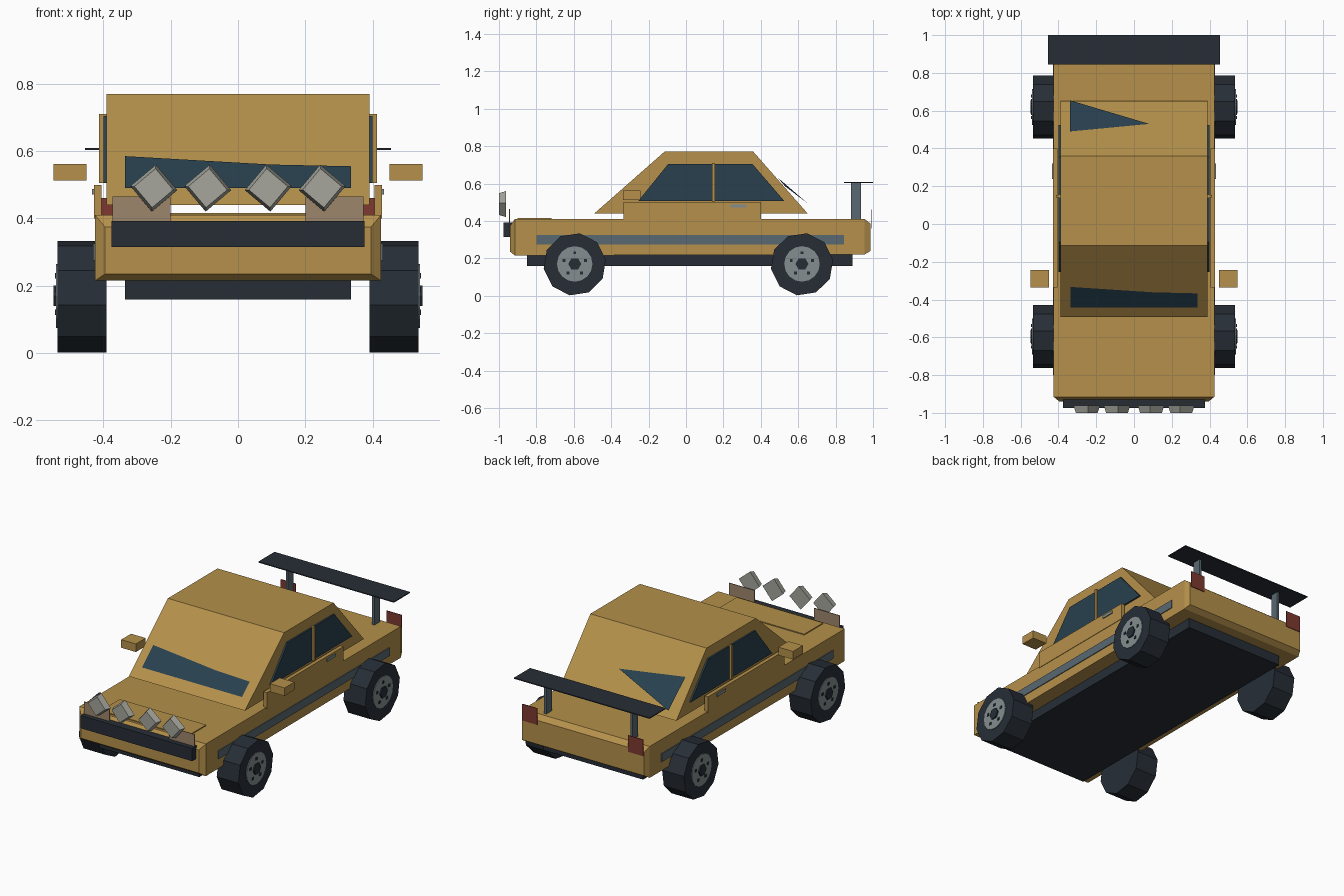
import bpy, bmesh, math
from mathutils import Matrix

if "Cube" in bpy.data.objects:
    bpy.data.objects.remove(bpy.data.objects["Cube"])


def paint(name, r, g, b):
    m = bpy.data.materials.new(name)
    m.diffuse_color = (r, g, b, 1)
    m.use_nodes = True
    m.node_tree.nodes["Principled BSDF"].inputs["Base Color"].default_value = m.diffuse_color
    return m


GOLD = paint("gold", .46, .28, .07)
DARK = paint("dark", .02, .027, .037)
GLASS = paint("glass", .021, .051, .076)
SLATE = paint("slate", .10, .14, .17)
RED = paint("red", .21, .04, .03)
AMBER = paint("amber", .34, .24, .15)
LAMP = paint("lamp", .38, .38, .34)
HUB = paint("hub", .23, .27, .28)


def finish(name, bm, mat):
    bmesh.ops.recalc_face_normals(bm, faces=bm.faces)
    me = bpy.data.meshes.new(name)
    bm.to_mesh(me)
    bm.free()
    me.materials.append(mat)
    ob = bpy.data.objects.new(name, me)
    bpy.context.collection.objects.link(ob)
    return ob


def box(name, x0, x1, y0, y1, z0, z1, mat):
    bm = bmesh.new()
    bmesh.ops.create_cube(bm, size=1)
    for v in bm.verts:
        v.co = ((x0 + x1) / 2 + v.co.x * (x1 - x0),
                (y0 + y1) / 2 + v.co.y * (y1 - y0),
                (z0 + z1) / 2 + v.co.z * (z1 - z0))
    return finish(name, bm, mat)


def side_box(name, s, x0, x1, *rest):
    return box(name, *sorted((s * x0, s * x1)), *rest)


def side_prism(name, x0, x1, profile, mat):
    """Extrude a (y, z) outline along x."""
    bm = bmesh.new()
    f = bm.faces.new([bm.verts.new((x0, y, z)) for y, z in profile])
    g = bmesh.ops.extrude_face_region(bm, geom=[f])
    for v in g["geom"]:
        if isinstance(v, bmesh.types.BMVert):
            v.co.x = x1
    return finish(name, bm, mat)


def sheet(name, points, mat):
    bm = bmesh.new()
    bm.faces.new([bm.verts.new(p) for p in points])
    return finish(name, bm, mat)


def disc(name, centre, r1, r2, depth, sides, turn, mat, axis='X'):
    """Cylinder or cone lying along x or y."""
    bm = bmesh.new()
    bmesh.ops.create_cone(bm, cap_ends=True, segments=sides,
                          radius1=r1, radius2=r2, depth=depth)
    rot = Matrix.Rotation(math.pi / 2, 4, 'Y' if axis == 'X' else 'X')
    bm.transform(Matrix.Translation(centre) @ rot @ Matrix.Rotation(turn, 4, 'Z'))
    return finish(name, bm, mat)


# lower body: lofted sections (y, half width, bottom, top)
sections = [(-.94, .395, .235, .375), (-.915, .425, .215, .41),
            (.955, .425, .22, .41), (.987, .41, .24, .385)]
bm = bmesh.new()
rings = [[bm.verts.new(p) for p in ((-w, y, a), (w, y, a), (w, y, b), (-w, y, b))]
         for y, w, a, b in sections]
for p, q in zip(rings, rings[1:]):
    for i in range(4):
        j = (i + 1) % 4
        bm.faces.new((p[i], p[j], q[j], q[i]))
bm.faces.new(rings[0])
bm.faces.new(rings[-1])
finish("body", bm, GOLD)

# cabin, underside and hood panel
side_prism("cabin", -.39, .39, [(-.49, .44), (-.115, .77), (.36, .77), (.65, .44)], GOLD)
box("chassis", -.335, .335, -.85, .89, .16, .225, DARK)
box("hood_panel", -.29, .29, -.90, -.72, .40, .416, GOLD)
box("front_bumper", -.375, .375, -.975, -.925, .315, .392, DARK)


# windscreens, lying just proud of the sloping cabin faces
def front_y(z):
    return -.49 + (z - .44) * .375 / .33 - .008


sheet("windscreen", [(x, front_y(z), z) for x, z in
      ((-.335, .49), (.335, .49), (.335, .555), (.1, .56), (-.335, .585))], GLASS)
sheet("rear_window", [(-.34, .655, .49), (-.34, .49, .632), (.08, .53, .585)], GLASS)

# rear wing
box("wing", -.455, .455, .845, 1.0, .603, .609, DARK)

for s, side in ((1, "right"), (-1, "left")):
    # doors, windows and trim
    side_box(f"{side}_door", s, .405, .428, -.335, .40, .40, .50, GOLD)
    side_prism(f"{side}_window", s * .38, s * .40,
               [(-.255, .507), (-.095, .705), (.355, .705), (.525, .507)], GLASS)
    side_box(f"{side}_pillar", s, .385, .413, .139, .154, .505, .71, GOLD)
    side_box(f"{side}_door_handle", s, .42, .434, .238, .32, .471, .488, HUB)
    side_box(f"{side}_stripe", s, .42, .430, -.80, .845, .275, .325, SLATE)
    side_box(f"{side}_mirror", s, .45, .548, -.337, -.243, .513, .562, GOLD)
    side_box(f"{side}_wing_stand", s, .283, .297, .883, .935, .40, .605, SLATE)
    # lights
    side_box(f"{side}_headlight", s, .20, .372, -.946, -.942, .35, .465, AMBER)
    side_box(f"{side}_tail_light", s, .305, .405, .988, .992, .36, .46, RED)
    for x in (.09, .25):
        disc(f"{side}_roof_style_lamp", (s * x, -.981, .49), .07, .058, .038, 4,
             s * math.radians(5), LAMP, 'Y')
    # wheels
    for y, end in ((-.595, "front"), (.62, "rear")):
        n = f"{side}_{end}"
        disc(n + "_tyre", (s * .463, y, .168), .168, .168, .146, 10, .15, DARK)
        disc(n + "_rim", (s * .536, y, .17), .095, .095, .008, 16, 0, HUB)
        disc(n + "_hub_cap", (s * .541, y, .17), .035, .035, .014, 6, 0, DARK)
        for k in range(5):
            a = math.radians(90 + 72 * k)
            disc(n + "_wheel_nut", (s * .540, y + .06 * math.cos(a), .17 + .06 * math.sin(a)),
                 .011, .011, .008, 4, math.pi / 4, DARK)
